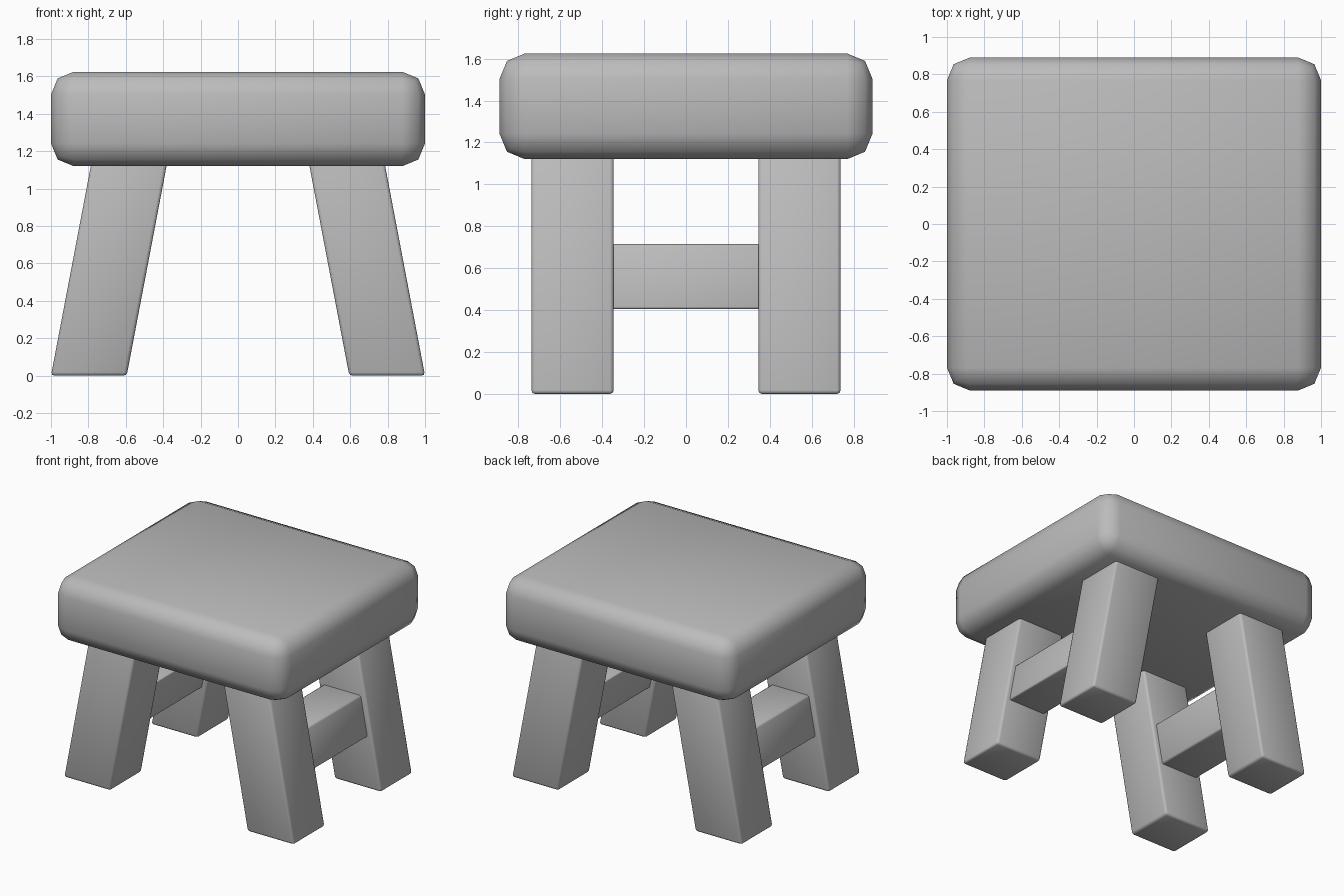
import bpy
import math

cube = bpy.data.objects.get("Cube")
if cube:
    bpy.data.objects.remove(cube, do_unlink=True)

grey = bpy.data.materials.new("plain_grey")
grey.use_nodes = True
colour = (0.5, 0.5, 0.5, 1)
grey.diffuse_color = colour
grey.node_tree.nodes["Principled BSDF"].inputs["Base Color"].default_value = colour

SPLAY = 0.19  # inward lean of the legs per unit of height


def block(name, xs, ys, zs, bevel, lean=0.0):
    """Bevelled box; lean shifts x with height, measured from the floor."""
    bpy.ops.mesh.primitive_cube_add(size=1)
    ob = bpy.context.object
    ob.name = name
    for v in ob.data.vertices:
        z = zs[v.co.z > 0]
        v.co = (xs[v.co.x > 0] + lean * z, ys[v.co.y > 0], z)
    ob.data.materials.append(grey)
    mod = ob.modifiers.new("rounded_edges", 'BEVEL')
    mod.width = bevel
    mod.segments = 2
    mod.limit_method = 'NONE'
    bpy.ops.object.modifier_apply(modifier=mod.name)
    bpy.ops.object.shade_smooth_by_angle(angle=math.radians(60))
    return ob


def span(sign, a, b):
    return sorted((sign * a, sign * b))


# Thick cushion-like seat
block("seat", (-1, 1), (-0.89, 0.89), (1.12, 1.625), 0.122)

for side, sx in (("left", 1), ("right", -1)):
    # Splayed legs, running up into the seat
    for end, sy in (("front", -1), ("back", 1)):
        block(f"{end}_{side}_leg", span(sx, 0.595, 1.0), span(sy, 0.345, 0.738),
              (0, 1.2), 0.018, -sx * SPLAY)
    # Stretcher between front and back legs, leaning with them
    block(f"{side}_stretcher", span(sx, 0.635, 0.96), (-0.37, 0.37),
          (0.405, 0.715), 0.012, -sx * SPLAY)
